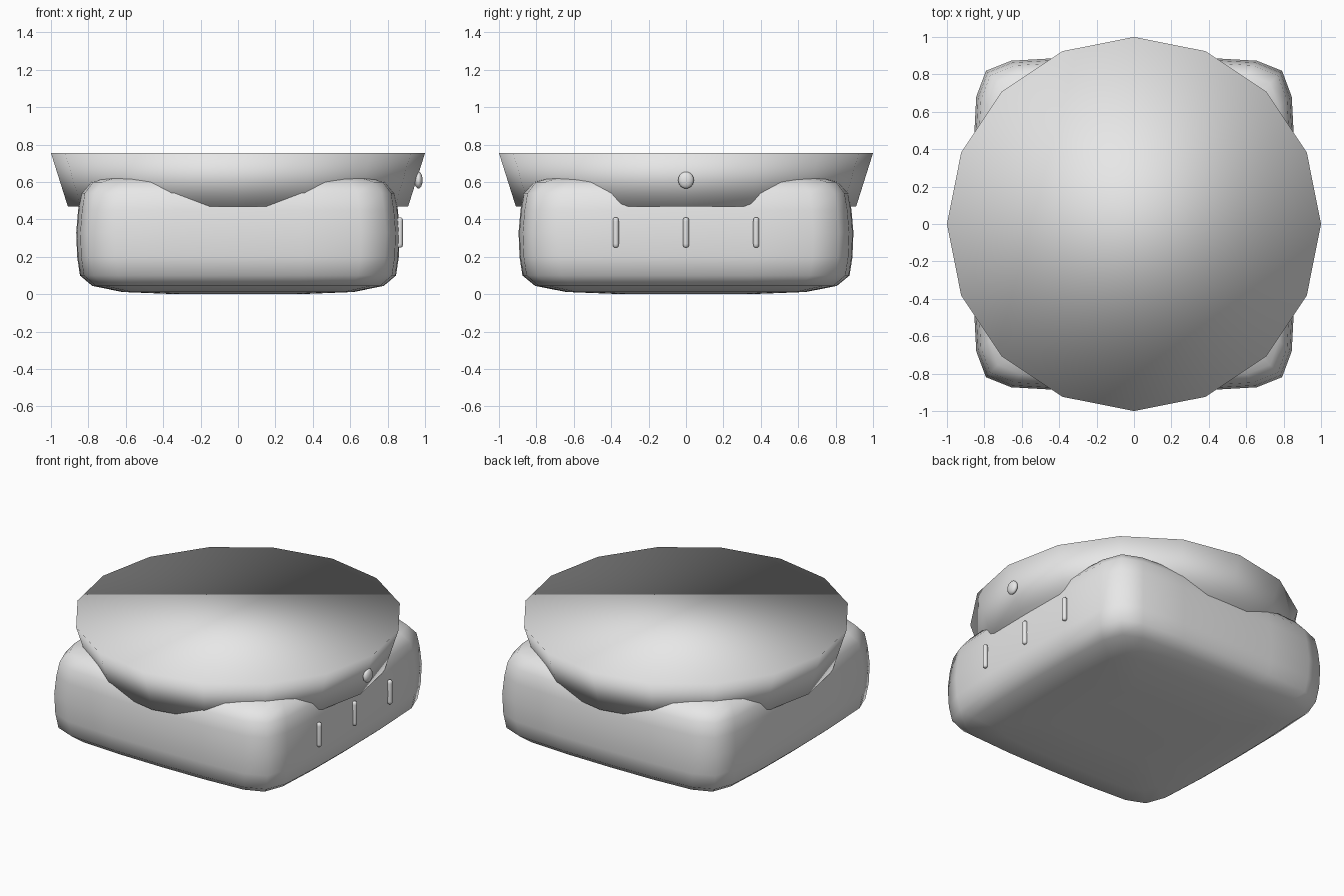
import bpy, bmesh
from math import cos, sin, pi

old = bpy.data.objects.get("Cube")
if old:
    bpy.data.objects.remove(old, do_unlink=True)

GREY = (0.8, 0.8, 0.8, 1)
grey = bpy.data.materials.new("plain_grey")
grey.use_nodes = True
grey.diffuse_color = GREY
grey.node_tree.nodes["Principled BSDF"].inputs["Base Color"].default_value = GREY


def finish(name, bm):
    """Turn a bmesh into a smooth-shaded object."""
    bmesh.ops.recalc_face_normals(bm, faces=bm.faces)
    for face in bm.faces:
        face.smooth = True
    mesh = bpy.data.meshes.new(name)
    bm.to_mesh(mesh)
    bm.free()
    mesh.materials.append(grey)
    obj = bpy.data.objects.new(name, mesh)
    bpy.context.collection.objects.link(obj)
    return obj


def loft(name, rings):
    """Skin a stack of rings and close both ends."""
    bm = bmesh.new()
    loops = [[bm.verts.new(p) for p in ring] for ring in rings]
    n = len(loops[0])
    for a, b in zip(loops, loops[1:]):
        for i in range(n):
            j = (i + 1) % n
            bm.faces.new((a[i], a[j], b[j], b[i]))
    bm.faces.new(loops[0][::-1])
    bm.faces.new(loops[-1])
    return finish(name, bm)


# Rounded box body: one softened square outline swept up a bulging profile
quarter = [(1, 0), (0.995, 0.4), (0.975, 0.76), (0.915, 0.915), (0.76, 0.975), (0.4, 0.995)]
outline = list(quarter)
for _ in range(3):
    outline += [(-y, x) for x, y in outline[-len(quarter):]]
profile = [(0.32, 0), (0.62, 0.012), (0.78, 0.045), (0.845, 0.1), (0.86, 0.2), (0.865, 0.33),
           (0.855, 0.45), (0.84, 0.54), (0.795, 0.6), (0.7, 0.627), (0.57, 0.635)]
loft("body", [[(x * r, y * r * 1.035, z) for x, y in outline] for r, z in profile])

# Wide sixteen-sided lid that flares upward
SIDES = 16
loft("lid", [[(r * cos(2 * pi * i / SIDES), r * sin(2 * pi * i / SIDES), z) for i in range(SIDES)]
             for r, z in ((0.91, 0.47), (1, 0.755))])


def pebble(name, place, size):
    """Small stretched ball."""
    bm = bmesh.new()
    bmesh.ops.create_uvsphere(bm, u_segments=16, v_segments=10, radius=1)
    bmesh.ops.scale(bm, vec=size, verts=bm.verts)
    bmesh.ops.translate(bm, vec=place, verts=bm.verts)
    return finish(name, bm)


# Knob on the left side of the lid
pebble("lid_knob", (0.965, 0, 0.61), (0.022, 0.042, 0.045))

# Three upright bars on the left side of the body
bar_profile = [(0.008, 0), (0.0145, 0.006), (0.0155, 0.02), (0.0155, 0.14), (0.0145, 0.154), (0.008, 0.16)]
for number, y in enumerate((-0.375, 0, 0.375), 1):
    loft(f"side_bar_{number}",
         [[(0.866 + r * cos(pi * i / 6), y + r * sin(pi * i / 6), 0.25 + h) for i in range(12)]
          for r, h in bar_profile])
